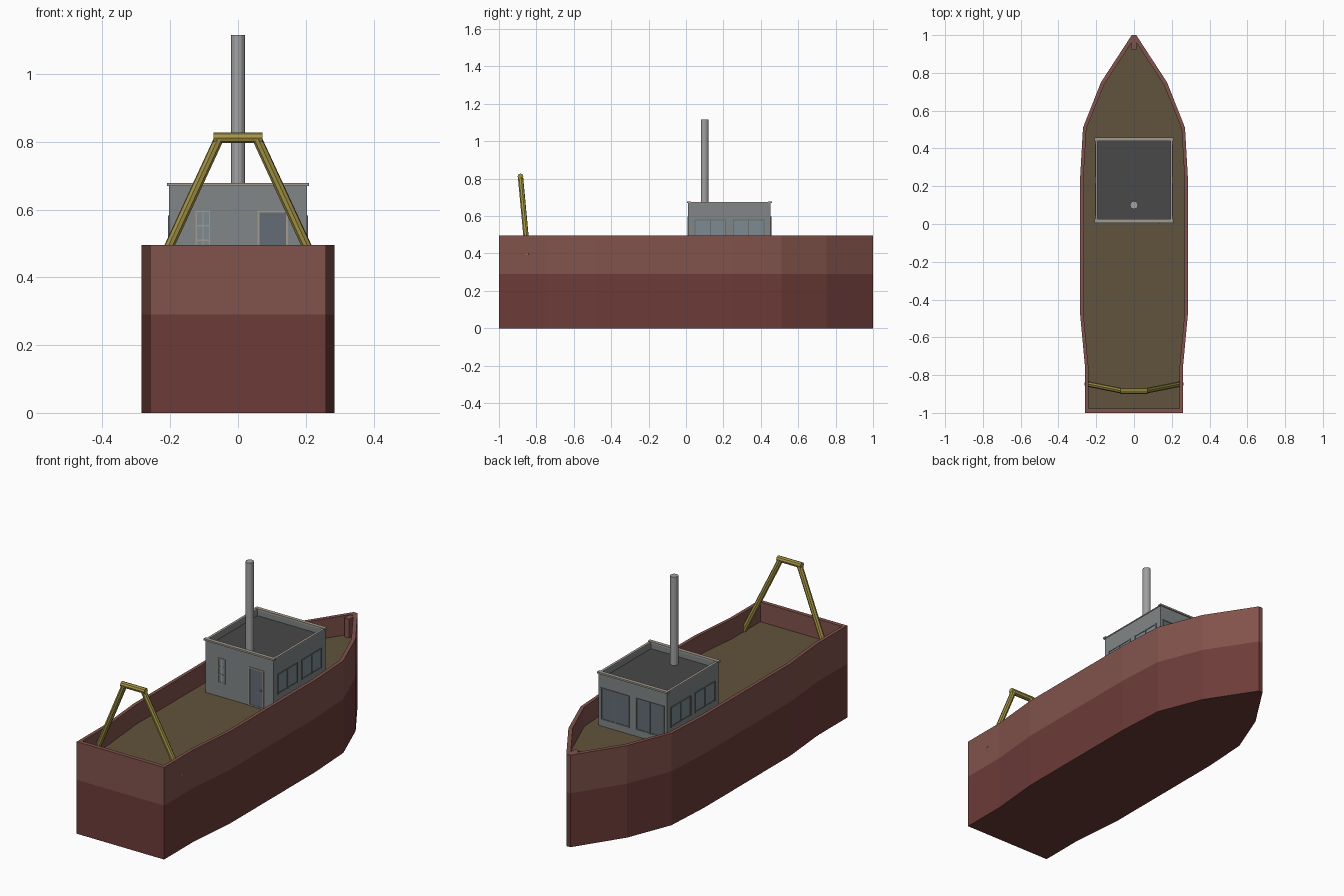
import bpy, bmesh
from mathutils import Vector

if "Cube" in bpy.data.objects:
    bpy.data.objects.remove(bpy.data.objects["Cube"])


def material(name, rgb):
    m = bpy.data.materials.new(name)
    m.diffuse_color = (*rgb, 1)
    m.use_nodes = True
    m.node_tree.nodes["Principled BSDF"].inputs["Base Color"].default_value = m.diffuse_color
    return m


RED = material("hull_red", (0.15, 0.045, 0.04))
ROSE = material("bulwark_red", (0.22, 0.085, 0.07))
WOOD = material("deck_brown", (0.12, 0.085, 0.045))
GREY = material("cabin_grey", (0.22, 0.24, 0.24))
DARK = material("roof_dark", (0.065, 0.065, 0.065))
TRIM = material("trim_beige", (0.36, 0.33, 0.28))
FRAME = material("frame_grey", (0.15, 0.16, 0.16))
GLASS = material("glass", (0.20, 0.26, 0.29))
DOOR = material("door_slate", (0.13, 0.15, 0.18))
STEEL = material("mast_steel", (0.36, 0.36, 0.36))
YELLOW = material("gantry_yellow", (0.38, 0.30, 0.06))


def finish(name, bm, mat):
    bmesh.ops.recalc_face_normals(bm, faces=bm.faces)
    me = bpy.data.meshes.new(name)
    bm.to_mesh(me)
    bm.free()
    ob = bpy.data.objects.new(name, me)
    bpy.context.collection.objects.link(ob)
    me.materials.append(mat)
    return ob


def loft(name, rings, mat, cap_start=False, cap_end=False):
    """Skin a stack of (outline, z) rings."""
    bm = bmesh.new()
    loops = [[bm.verts.new((x, y, z)) for x, y in pts] for pts, z in rings]
    n = len(loops[0])
    for a, b in zip(loops, loops[1:]):
        for i in range(n):
            j = (i + 1) % n
            bm.faces.new((a[i], a[j], b[j], b[i]))
    if cap_start:
        bm.faces.new(loops[0][::-1])
    if cap_end:
        bm.faces.new(loops[-1])
    return finish(name, bm, mat)


def box(name, lo, hi, mat):
    bm = bmesh.new()
    bmesh.ops.create_cube(bm, size=1)
    for v in bm.verts:
        v.co = [(l + h) / 2 + c * (h - l) for c, l, h in zip(v.co, lo, hi)]
    return finish(name, bm, mat)


def tube(name, a, b, r, sides, mat):
    a, b = Vector(a), Vector(b)
    bm = bmesh.new()
    bmesh.ops.create_cone(bm, cap_ends=True, segments=sides, radius1=r, radius2=r, depth=(b - a).length)
    rot = (b - a).to_track_quat('Z', 'Y')
    for v in bm.verts:
        v.co = rot @ v.co + (a + b) / 2
    return finish(name, bm, mat)


def opening(name, axis, wall, side, u0, u1, z0, z1, cols, rows, frame, pane, f=0.006):
    """Framed pane on a wall; axis 0 = wall facing x, axis 1 = wall facing y."""
    def slab(part, ua, ub, za, zb, depth, mat):
        d = sorted((wall - side * 0.004, wall + side * depth))
        if axis == 0:
            box(f"{name}_{part}", (d[0], ua, za), (d[1], ub, zb), mat)
        else:
            box(f"{name}_{part}", (ua, d[0], za), (ub, d[1], zb), mat)
    slab("pane", u0 + f / 2, u1 - f / 2, z0 + f / 2, z1 - f / 2, 0.001, pane)
    for i in range(cols + 1):
        u = u0 + (u1 - u0 - f) * i / cols
        slab(f"upright_{i}", u, u + f, z0, z1, 0.004, frame)
    for i in range(rows + 1):
        z = z0 + (z1 - z0 - f) * i / rows
        slab(f"rail_{i}", u0, u1, z, z + f, 0.0035, frame)


# Hull plan: outer and inner half outlines, mirrored
def outline(half):
    return half + [(-x, y) for x, y in reversed(half)]


outer = outline([(0.26, -1), (0.26, -0.75), (0.285, -0.48), (0.285, 0.25),
                 (0.27, 0.51), (0.175, 0.75), (0.012, 1)])
inner = outline([(0.242, -0.978), (0.242, -0.75), (0.267, -0.48), (0.267, 0.25),
                 (0.252, 0.505), (0.158, 0.738), (0.008, 0.968)])
TOP, DECK = 0.495, 0.39
loft("lower_hull", [(outer, 0), (outer, 0.29)], RED, cap_start=True)
loft("upper_hull_bulwark", [(outer, 0.29), (outer, TOP), (inner, TOP), (inner, DECK)], ROSE)
loft("deck", [(inner, DECK - 0.005), (inner, DECK)], WOOD, cap_end=True)
box("stem_post", (-0.014, 0.925, DECK), (0.014, 0.985, TOP - 0.003), ROSE)

# Cabin with parapet and sunken roof
X, Y0, Y1, ROOF = 0.203, 0.012, 0.453, 0.64


def rect(x, y0, y1):
    return [(x, y0), (x, y1), (-x, y1), (-x, y0)]


co, ci = rect(X, Y0, Y1), rect(X - 0.01, Y0 + 0.01, Y1 - 0.01)
loft("cabin_walls", [(co, DECK), (co, 0.673), (ci, 0.673), (ci, ROOF)], GREY)
loft("cabin_roof", [(ci, ROOF - 0.005), (ci, ROOF)], DARK, cap_end=True)
for name, y in (("front", Y0), ("back", Y1)):
    s = 1 if name == "front" else -1
    ya, yb = sorted((y - s * 0.006, y + s * 0.014))
    box(f"parapet_cap_{name}", (-0.209, ya, 0.67), (0.209, yb, 0.679), TRIM)
for name, s in (("right", 1), ("left", -1)):
    xa, xb = sorted((s * (X - 0.011), s * (X + 0.002)))
    box(f"parapet_cap_{name}", (xa, Y0, 0.67), (xb, Y1, 0.676), TRIM)

# Cabin openings
opening("front_window", 1, Y0, -1, -0.125, -0.082, 0.465, 0.597, 2, 3, TRIM, GLASS, 0.004)
opening("door", 1, Y0, -1, 0.057, 0.147, DECK, 0.597, 1, 1, TRIM, DOOR)
box("door_handle", (0.128, Y0 - 0.01, 0.485), (0.136, Y0, 0.493), TRIM)
for name, s in (("right", 1), ("left", -1)):
    for i, y in enumerate((0.045, 0.25)):
        opening(f"{name}_window_{i}", 0, s * X, s, y, y + 0.17, 0.475, 0.582, 2, 1, FRAME, GLASS)
    ua, ub = sorted((s * 0.02, s * 0.188))
    opening(f"bow_window_{name}", 1, Y1, 1, ua, ub, 0.425, 0.597, 2, 1, FRAME, DOOR)

# Mast
tube("mast", (0, 0.1, ROOF), (0, 0.1, 1.115), 0.021, 12, STEEL)

# Stern gantry
for name, s in (("right", 1), ("left", -1)):
    tube(f"gantry_leg_{name}", (s * 0.25, -0.846, DECK), (s * 0.056, -0.885, 0.81), 0.0145, 8, YELLOW)
tube("gantry_crossbar", (-0.072, -0.885, 0.812), (0.072, -0.885, 0.812), 0.0155, 8, YELLOW)
